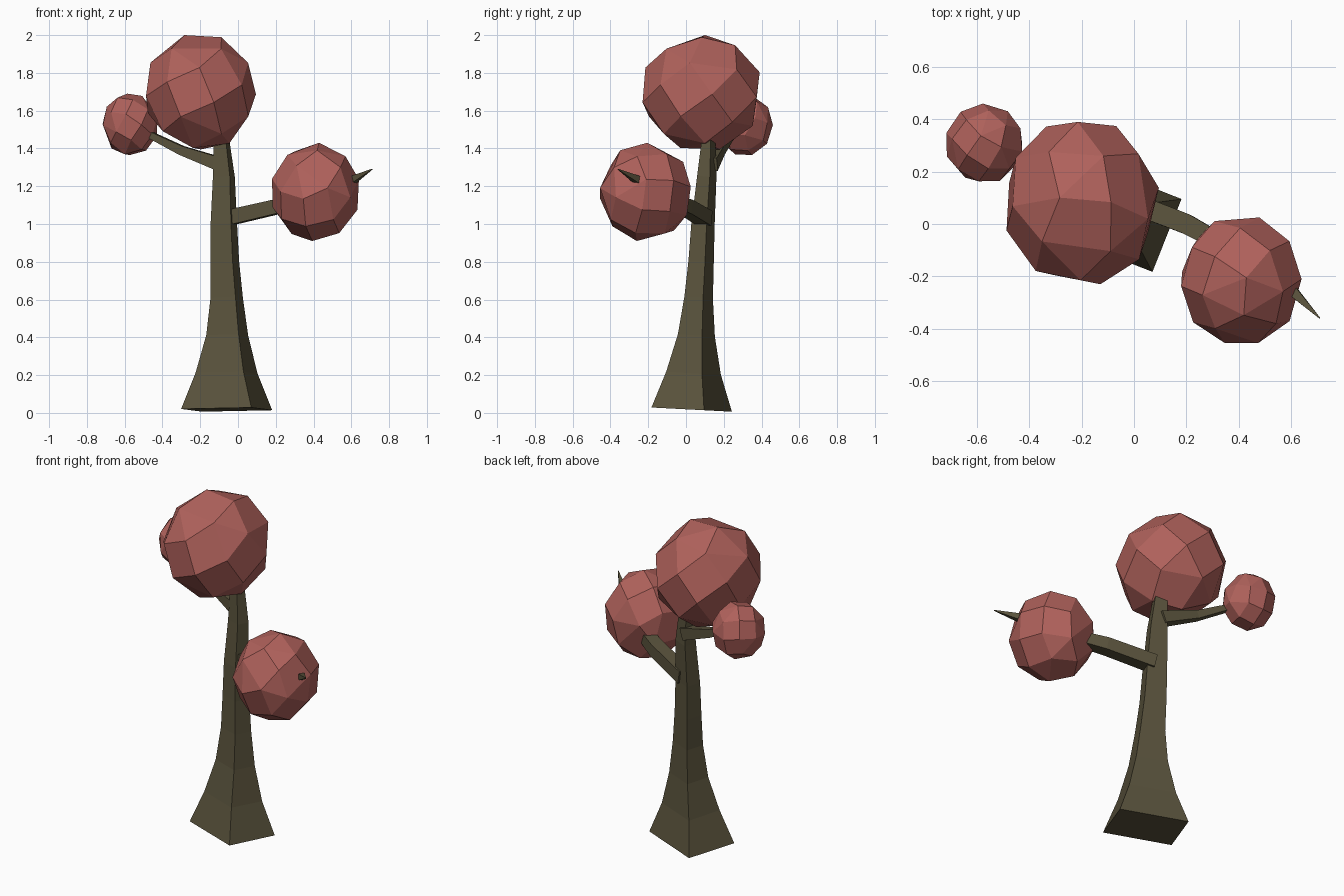
import bpy, bmesh, math
from mathutils import Vector, Euler

if "Cube" in bpy.data.objects:
    bpy.data.objects.remove(bpy.data.objects["Cube"])


def material(name, color):
    m = bpy.data.materials.new(name)
    m.diffuse_color = (*color, 1)
    m.use_nodes = True
    m.node_tree.nodes["Principled BSDF"].inputs["Base Color"].default_value = m.diffuse_color
    return m


bark = material("bark", (0.10, 0.085, 0.045))
leaves = material("leaves", (0.43, 0.12, 0.105))


def add_object(name, bm, mat):
    bmesh.ops.recalc_face_normals(bm, faces=bm.faces)
    me = bpy.data.meshes.new(name)
    bm.to_mesh(me)
    bm.free()
    me.materials.append(mat)
    bpy.context.collection.objects.link(bpy.data.objects.new(name, me))


def limb(name, path, side, aspect):
    """Four-sided tapered limb; path points are (x, y, z, half width along side)."""
    bm = bmesh.new()
    pts = [Vector(p[:3]) for p in path]
    rings = []
    for i, p in enumerate(pts):
        t = (pts[min(i + 1, len(pts) - 1)] - pts[max(i - 1, 0)]).normalized()
        u = (Vector(side) - t * t.dot(Vector(side))).normalized()
        v = t.cross(u) * aspect
        r = path[i][3]
        rings.append([bm.verts.new(p + (u * a + v * b) * r)
                      for a, b in ((-1, -1), (1, -1), (1, 1), (-1, 1))])
    for lo, hi in zip(rings, rings[1:]):
        for k in range(4):
            n = (k + 1) % 4
            bm.faces.new((lo[k], lo[n], hi[n], hi[k]))
    bm.faces.new(rings[0])
    bm.faces.new(rings[-1])
    add_object(name, bm, bark)


def foliage(name, low, high, count, turn):
    """Faceted ball: hull of evenly spread points, fitted to a bounding box."""
    rot = Euler(turn).to_matrix()
    pts = []
    for i in range(count):
        z = 1 - (2 * i + 1) / count
        a = i * math.pi * (3 - math.sqrt(5))
        r = math.sqrt(1 - z * z)
        pts.append(rot @ Vector((r * math.cos(a), r * math.sin(a), z)))
    bm = bmesh.new()
    mn = [min(p[k] for p in pts) for k in range(3)]
    mx = [max(p[k] for p in pts) for k in range(3)]
    for p in pts:
        bm.verts.new([low[k] + (p[k] - mn[k]) / (mx[k] - mn[k]) * (high[k] - low[k])
                      for k in range(3)])
    bmesh.ops.convex_hull(bm, input=bm.verts)
    # merge nearly flat neighbours into larger facets
    bmesh.ops.dissolve_limit(bm, angle_limit=math.radians(12),
                             verts=bm.verts, edges=bm.edges)
    add_object(name, bm, leaves)


# Flared trunk
limb("trunk", [
    (-0.06, 0.03, 0.0175, 0.2),
    (-0.06, 0.04, 0.21, 0.136),
    (-0.057, 0.055, 0.41, 0.092),
    (-0.06, 0.067, 0.61, 0.071),
    (-0.07, 0.08, 0.80, 0.063),
    (-0.075, 0.09, 1.0, 0.058),
    (-0.075, 0.11, 1.25, 0.048),
    (-0.088, 0.12, 1.45, 0.034),
    (-0.10, 0.12, 1.60, 0.02)], (0.93, -0.37, 0), 0.75)

# Branches
limb("right_branch", [
    (-0.06, 0.10, 1.03, 0.040),
    (0.20, 0.0, 1.09, 0.038),
    (0.42, -0.12, 1.14, 0.030),
    (0.61, -0.26, 1.235, 0.019),
    (0.71, -0.36, 1.29, 0.002)], (0, 0, 1), 1.0)
limb("left_branch", [
    (-0.09, 0.13, 1.315, 0.036),
    (-0.30, 0.18, 1.39, 0.024),
    (-0.47, 0.24, 1.475, 0.017),
    (-0.56, 0.30, 1.53, 0.010)], (0, 0, 1), 1.0)

# Foliage balls
foliage("top_foliage", (-0.487, -0.23, 1.395), (0.095, 0.39, 2.0), 30, (0.15, 0.1, 0.4))
foliage("right_foliage", (0.18, -0.455, 0.91), (0.64, 0.025, 1.43), 32, (0.9, 0.3, 0.2))
foliage("left_foliage", (-0.717, 0.163, 1.365), (-0.427, 0.46, 1.69), 32, (0.3, 1.1, 0.7))
